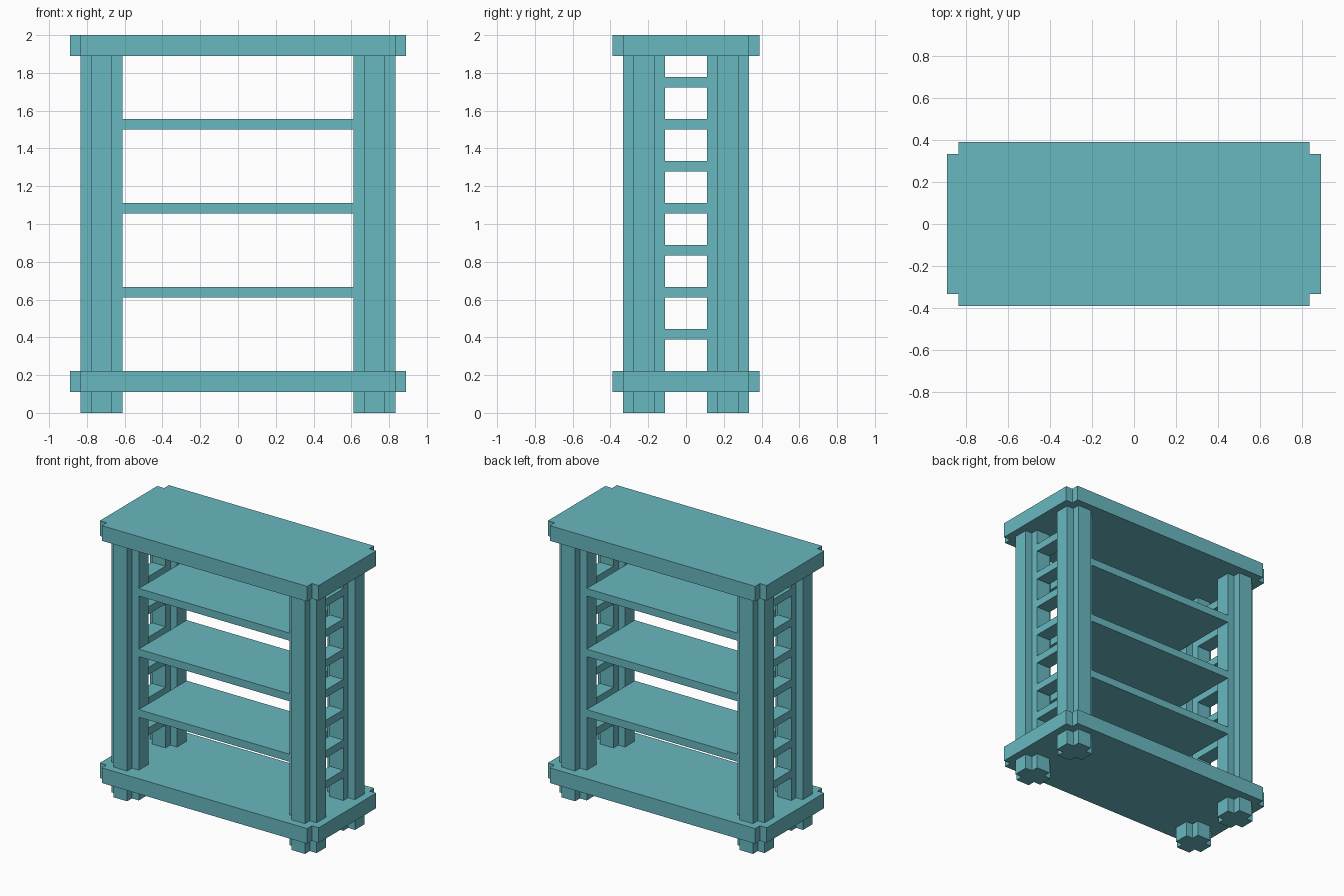
import bpy
import bmesh

U = 1 / 18  # design module: every part sits on this grid

cube = bpy.data.objects.get("Cube")
if cube:
    bpy.data.objects.remove(cube, do_unlink=True)

teal = bpy.data.materials.new("teal_paint")
teal.use_nodes = True
color = (0.14, 0.48, 0.53, 1)
teal.diffuse_color = color
teal.node_tree.nodes["Principled BSDF"].inputs["Base Color"].default_value = color


def prism(name, outline, z0, z1):
    """Extrude a flat outline, given in modules, from z0 up to z1."""
    bm = bmesh.new()
    base = bm.faces.new([bm.verts.new((x * U, y * U, z0 * U)) for x, y in outline])
    top = bmesh.ops.extrude_face_region(bm, geom=[base], use_keep_orig=True)["geom"]
    verts = [v for v in top if isinstance(v, bmesh.types.BMVert)]
    bmesh.ops.translate(bm, verts=verts, vec=(0, 0, (z1 - z0) * U))
    bmesh.ops.recalc_face_normals(bm, faces=bm.faces)
    mesh = bpy.data.meshes.new(name)
    bm.to_mesh(mesh)
    bm.free()
    mesh.materials.append(teal)
    obj = bpy.data.objects.new(name, mesh)
    bpy.context.collection.objects.link(obj)
    return obj


def rectangle(cx, cy, hx, hy):
    return [(cx - hx, cy - hy), (cx + hx, cy - hy), (cx + hx, cy + hy), (cx - hx, cy + hy)]


def notched(cx, cy, hx, hy):
    """Rectangle with a one-module square cut from each corner."""
    points = []
    for sx, sy in ((-1, -1), (1, -1), (1, 1), (-1, 1)):
        steps = [(hx, hy - 1), (hx - 1, hy - 1), (hx - 1, hy)]
        if sx * sy < 0:
            steps.reverse()
        points += [(cx + sx * x, cy + sy * y) for x, y in steps]
    return points


# Base and top slabs
prism("base_slab", notched(0, 0, 16, 7), 2, 4)
prism("top_slab", notched(0, 0, 16, 7), 34, 36)

# Corner posts and the feet below them
for side, sx in (("left", 1), ("right", -1)):
    for end, sy in (("front", -1), ("back", 1)):
        section = notched(13 * sx, 4 * sy, 2, 2)
        prism(f"{end}_{side}_foot", section, 0, 2)
        prism(f"{end}_{side}_post", section, 4, 34)

    # Ladder rungs between the front and back posts
    for i, z in enumerate(range(7, 32, 4), 1):
        prism(f"{side}_rung_{i}", rectangle(13 * sx, 0, 1, 2), z, z + 1)

# Shelves between the post pairs
for i, z in enumerate((11, 19, 27), 1):
    prism(f"shelf_{i}", rectangle(0, 0, 11, 5), z, z + 1)
